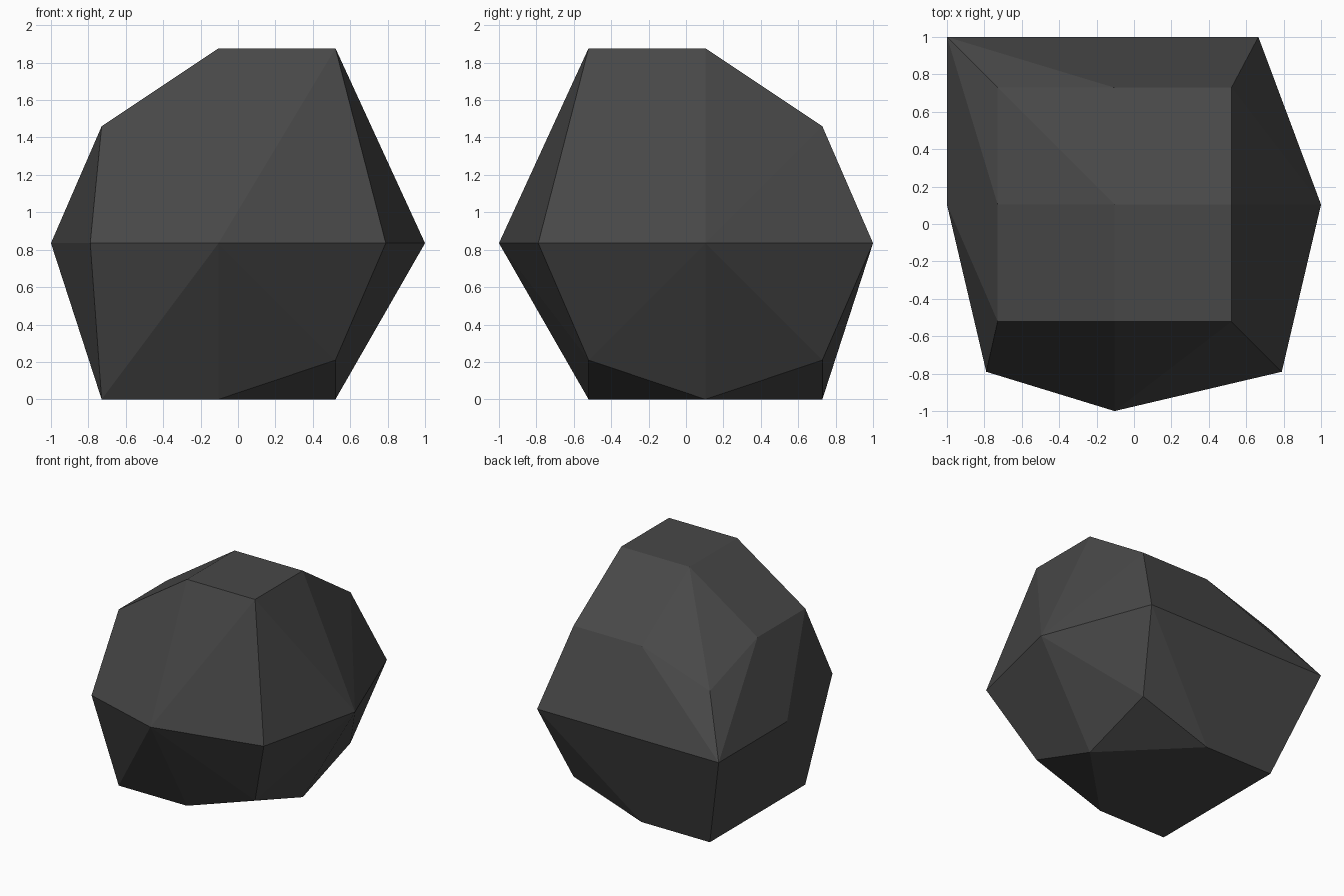
import bpy
import bmesh

if "Cube" in bpy.data.objects:
    bpy.data.objects.remove(bpy.data.objects["Cube"])

STEP = 0.625          # spacing of the upper and lower rings
CX, CY = -0.104, 0.104
MID_Z = 0.835

# Waist outline, keyed by side (x sign, y sign)
WAIST = {
    (-1, -1): (-0.79, -0.79), (0, -1): (CX, -1.0), (1, -1): (0.79, -0.79),
    (-1, 0): (-1.0, CY), (1, 0): (1.0, CY),
    (-1, 1): (-1.0, 1.0), (0, 1): (CX, 1.0), (1, 1): (0.665, 1.0),
}
TOP_DROP = (0.0, 0.417, 0.625)


def rock_point(i, j, k):
    """Place one point of a 3 x 3 x 3 block on the rock."""
    if k == 0:
        return (*WAIST[i, j], MID_Z)
    if k > 0:   # top slopes down towards the left and the back
        z = 1.877 - TOP_DROP[(i < 0) + (j > 0)]
    else:       # underside lifts at the two right corners
        z = 0.21 if i == 1 and j != 0 else 0.0
    return (CX + STEP * i, CY + STEP * j, z)


# Rock: a once-divided cube, reshaped
bm = bmesh.new()
bmesh.ops.create_cube(bm, size=2)
bmesh.ops.subdivide_edges(bm, edges=bm.edges[:], cuts=1, use_grid_fill=True)
for v in bm.verts:
    v.co = rock_point(*(round(c) for c in v.co))

# Split each bent quad along its outward-bulging diagonal
for f in bm.faces[:]:
    a, b, c, d = f.verts
    f.normal_update()
    bulge = ((a.co + c.co) - (b.co + d.co)).dot(f.normal)
    if abs(bulge) > 0.001:
        pair = (a, c) if bulge > 0 else (b, d)
        bmesh.ops.connect_verts(bm, verts=pair)
bmesh.ops.recalc_face_normals(bm, faces=bm.faces[:])

mesh = bpy.data.meshes.new("rock")
bm.to_mesh(mesh)
bm.free()
rock = bpy.data.objects.new("rock", mesh)
bpy.context.collection.objects.link(rock)

# Dark stone colour
stone = bpy.data.materials.new("dark grey stone")
stone.diffuse_color = (0.064, 0.064, 0.064, 1)
stone.use_nodes = True
stone.node_tree.nodes["Principled BSDF"].inputs["Base Color"].default_value = stone.diffuse_color
mesh.materials.append(stone)
